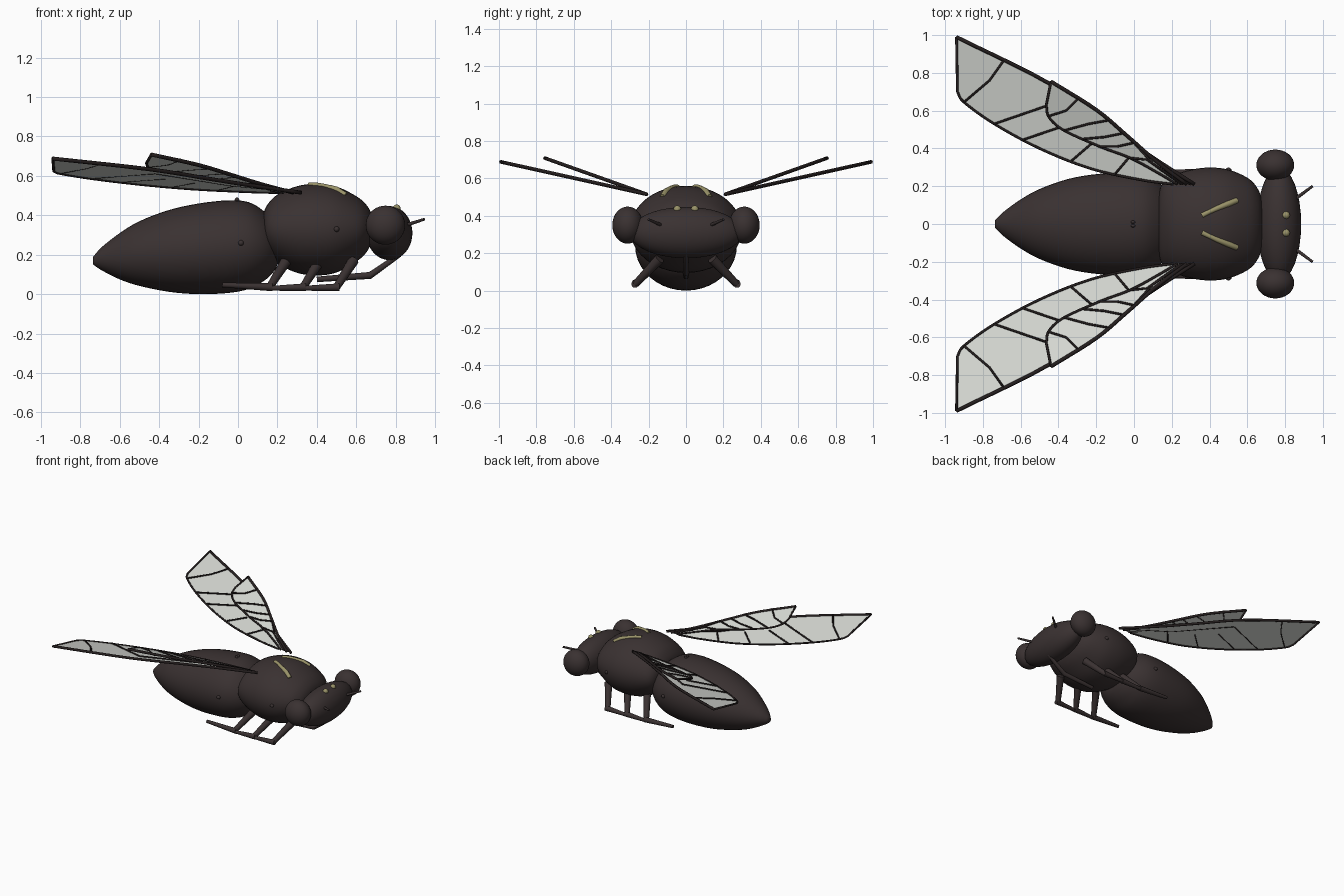
import bpy, bmesh, math
from mathutils import Vector

if "Cube" in bpy.data.objects:
    bpy.data.objects.remove(bpy.data.objects["Cube"])


def material(name, rgb):
    m = bpy.data.materials.new(name)
    m.diffuse_color = (*rgb, 1)
    m.use_nodes = True
    m.node_tree.nodes["Principled BSDF"].inputs["Base Color"].default_value = m.diffuse_color
    return m


SHELL = material("dark brown shell", (0.042, 0.031, 0.031))
VEIN = material("vein black", (0.018, 0.013, 0.013))
FILM = material("pale wing film", (0.68, 0.70, 0.66))
MARK = material("olive yellow", (0.32, 0.29, 0.14))


def finish(name, bm, mat, smooth=True):
    bmesh.ops.recalc_face_normals(bm, faces=bm.faces)
    me = bpy.data.meshes.new(name)
    bm.to_mesh(me)
    bm.free()
    me.materials.append(mat)
    for p in me.polygons:
        p.use_smooth = smooth
    ob = bpy.data.objects.new(name, me)
    bpy.context.collection.objects.link(ob)
    return ob


def skin(bm, rings):
    """Bridge point rings and close both ends."""
    vs = [[bm.verts.new(p) for p in r] for r in rings]
    n = len(vs[0])
    for a, b in zip(vs, vs[1:]):
        for i in range(n):
            bm.faces.new((a[i], a[(i + 1) % n], b[(i + 1) % n], b[i]))
    bm.faces.new(vs[0])
    bm.faces.new(vs[-1])


def spline(pts, steps):
    """Catmull-Rom curve through the points."""
    p = [Vector(q) for q in pts]
    p = [2 * p[0] - p[1]] + p + [2 * p[-1] - p[-2]]
    out = []
    for i in range(1, len(p) - 2):
        a, b, c, d = p[i - 1:i + 3]
        for s in range(steps):
            t = s / steps
            out.append(0.5 * (2 * b + (c - a) * t + (2 * a - 5 * b + 4 * c - d) * t ** 2
                              + (3 * b - a - 3 * c + d) * t ** 3))
    return out + [p[-2]]


def body(name, stations):
    """Loft of ellipses along x; station = x, half width, bottom z, top z."""
    rings = []
    for x, w, lo, hi in [(*s.xyz, s.w) for s in spline(stations, 4)]:
        rings.append([(x, w * math.cos(a), (lo + hi) / 2 + (hi - lo) / 2 * math.sin(a))
                      for a in (2 * math.pi * k / 40 for k in range(40))])
    bm = bmesh.new()
    skin(bm, rings)
    return finish(name, bm, SHELL)


def ball(name, loc, size, mat):
    bm = bmesh.new()
    bmesh.ops.create_uvsphere(bm, u_segments=32, v_segments=20, radius=1)
    for v in bm.verts:
        v.co = Vector(loc) + Vector([c * s for c, s in zip(v.co, size)])
    return finish(name, bm, mat)


def tube(bm, pts, radii, n=8):
    pts = [Vector(p) for p in pts]
    rings = []
    for i, p in enumerate(pts):
        d = (pts[min(i + 1, len(pts) - 1)] - pts[max(i - 1, 0)]).normalized()
        up = Vector((0, 0, 1)) if abs(d.z) < 0.95 else Vector((0, 1, 0))
        u = d.cross(up).normalized()
        v = u.cross(d)
        r = radii[i] if isinstance(radii, (list, tuple)) else radii
        rings.append([p + r * (u * math.cos(a) + v * math.sin(a))
                      for a in (2 * math.pi * k / n for k in range(n))])
    skin(bm, rings)


def rod(name, pts, radii, mat):
    bm = bmesh.new()
    tube(bm, pts, radii, 12)
    ob = finish(name, bm, mat)
    bpy.context.view_layer.objects.active = ob
    ob.select_set(True)
    bpy.ops.object.shade_smooth_by_angle(angle=math.radians(40))
    ob.select_set(False)


# Abdomen, thorax and head
body("abdomen", [(-0.735, 0.02, 0.15, 0.19), (-0.69, 0.065, 0.12, 0.24), (-0.6, 0.13, 0.075, 0.31),
                 (-0.5, 0.185, 0.042, 0.37), (-0.35, 0.238, 0.012, 0.427), (-0.2, 0.264, 0.0, 0.46),
                 (-0.05, 0.272, 0.006, 0.476), (0.05, 0.26, 0.025, 0.468), (0.12, 0.228, 0.06, 0.43),
                 (0.17, 0.18, 0.1, 0.38), (0.2, 0.12, 0.15, 0.32), (0.21, 0.01, 0.22, 0.24)])
THORAX = [(0.122, 0.02, 0.32, 0.35), (0.13, 0.14, 0.26, 0.41), (0.15, 0.215, 0.205, 0.455),
          (0.2, 0.255, 0.155, 0.505), (0.3, 0.287, 0.108, 0.548), (0.4, 0.299, 0.095, 0.56),
          (0.5, 0.288, 0.11, 0.546), (0.6, 0.245, 0.165, 0.497), (0.65, 0.195, 0.21, 0.455),
          (0.675, 0.13, 0.26, 0.41), (0.682, 0.02, 0.32, 0.35)]
body("thorax", THORAX)
ball("head", (0.768, 0, 0.31), (0.117, 0.3, 0.137), SHELL)

# Beak folded under the head
rod("beak", [(0.82, 0, 0.2), (0.67, 0, 0.095), (0.4, 0, 0.075)], [0.012, 0.018, 0.014], SHELL)


def thorax_top(x, y):
    for a, b in zip(THORAX, THORAX[1:]):
        if a[0] <= x <= b[0]:
            t = (x - a[0]) / (b[0] - a[0])
            w, lo, hi = (a[k] + t * (b[k] - a[k]) for k in (1, 2, 3))
            return (lo + hi) / 2 + (hi - lo) / 2 * math.sqrt(max(0, 1 - (y / w) ** 2))


# Wings: outline points in x and |y|, lying on a sloped plane
FORE_LEAD = [(0.32, 0.21), (0.08, 0.365), (-0.13, 0.515), (-0.45, 0.745), (-0.94, 0.99)]
FORE_TRAIL = [(-0.935, 0.70), (-0.9, 0.645), (-0.74, 0.53), (-0.5, 0.40), (-0.235, 0.295),
              (0.03, 0.235), (0.21, 0.21)]
FORE_VEINS = [[(-0.69, 0.865), (-0.765, 0.76), (-0.9, 0.645)], [(-0.42, 0.64), (-0.74, 0.53)],
              [(-0.37, 0.52), (-0.59, 0.445)], [(-0.22, 0.43), (-0.33, 0.335)],
              [(-0.02, 0.36), (-0.1, 0.265)], [(0.3, 0.21), (-0.05, 0.37), (-0.42, 0.64)]]
HIND_LEAD = [(0.28, 0.21), (0.12, 0.33), (-0.04, 0.47), (-0.2, 0.605), (-0.44, 0.755)]
HIND_TRAIL = [(-0.465, 0.63), (-0.45, 0.565), (-0.37, 0.495), (-0.18, 0.41), (-0.02, 0.35),
              (0.12, 0.275), (0.23, 0.21)]
HIND_VEINS = [[(-0.29, 0.67), (-0.36, 0.6), (-0.455, 0.57)], [(-0.13, 0.55), (-0.24, 0.53), (-0.37, 0.495)],
              [(-0.06, 0.48), (-0.16, 0.46), (-0.27, 0.45)], [(0.0, 0.43), (-0.09, 0.41), (-0.18, 0.41)],
              [(0.26, 0.21), (0.1, 0.32), (0.0, 0.43)], [(0.25, 0.21), (0.07, 0.34), (-0.02, 0.35)]]


def wing(name, side, slope, lead, trail, veins):
    def place(q, lift=0):
        return Vector((q[0], side * q[1], 0.515 + slope * (q[1] - 0.21) + lift))
    le, te = spline(lead, 5), spline(trail, 5)
    bm = bmesh.new()
    f = bm.faces.new([bm.verts.new(place(q)) for q in le + te])
    bmesh.ops.triangulate(bm, faces=[f])
    finish(name + "_film", bm, FILM, False)
    bm = bmesh.new()
    tube(bm, [place(q) for q in le], 0.010)
    tube(bm, [place(q) for q in [lead[-1]] + te], 0.007)
    for v in veins:
        tube(bm, [place(q, 0.004) for q in v], 0.006, 6)
    finish(name + "_veins", bm, VEIN)


for side, tag in ((1, "left"), (-1, "right")):
    wing(tag + "_forewing", side, 0.222, FORE_LEAD, FORE_TRAIL, FORE_VEINS)
    wing(tag + "_hindwing", side, 0.355, HIND_LEAD, HIND_TRAIL, HIND_VEINS)

    # Head details
    ball(tag + "_eye", (0.748, side * 0.312, 0.35), (0.1, 0.082, 0.099), SHELL)
    ball(tag + "_small_eye", (0.805, side * 0.047, 0.435), (0.02, 0.02, 0.02), MARK)
    rod(tag + "_antenna", [(0.83, side * 0.115, 0.343), (0.945, side * 0.2, 0.38)], [0.01, 0.007], SHELL)

    # Stripe on the back
    line = [(0.36, 0.045), (0.4, 0.065), (0.44, 0.083), (0.5, 0.107), (0.545, 0.125)]
    rod(tag + "_back_stripe", [(x, side * y, thorax_top(x, y)) for x, y in line],
        [0.014, 0.012, 0.014, 0.016, 0.015], MARK)

    # Small bumps on the abdomen and thorax
    ball(tag + "_side_bump", (0.015, side * 0.266, 0.26), (0.014, 0.014, 0.014), SHELL)
    ball(tag + "_top_bump", (-0.005, side * 0.01, 0.476), (0.012, 0.008, 0.014), SHELL)
    ball(tag + "_thorax_bump", (0.5, side * 0.285, 0.33), (0.014, 0.014, 0.014), SHELL)

    # Three bent legs with feet trailing back
    for part, knee, toe, toe_z in (("front", 0.5, 0.33, 0.03), ("middle", 0.33, 0.17, 0.03),
                                   ("rear", 0.16, -0.08, 0.047)):
        rod(f"{tag}_{part}_leg", [(knee + 0.085, side * 0.14, 0.17), (knee, side * 0.27, 0.035)],
            [0.028, 0.019], SHELL)
        rod(f"{tag}_{part}_foot", [(knee + 0.015, side * 0.272, 0.035), (toe, side * 0.275, toe_z)],
            [0.02, 0.012], SHELL)
